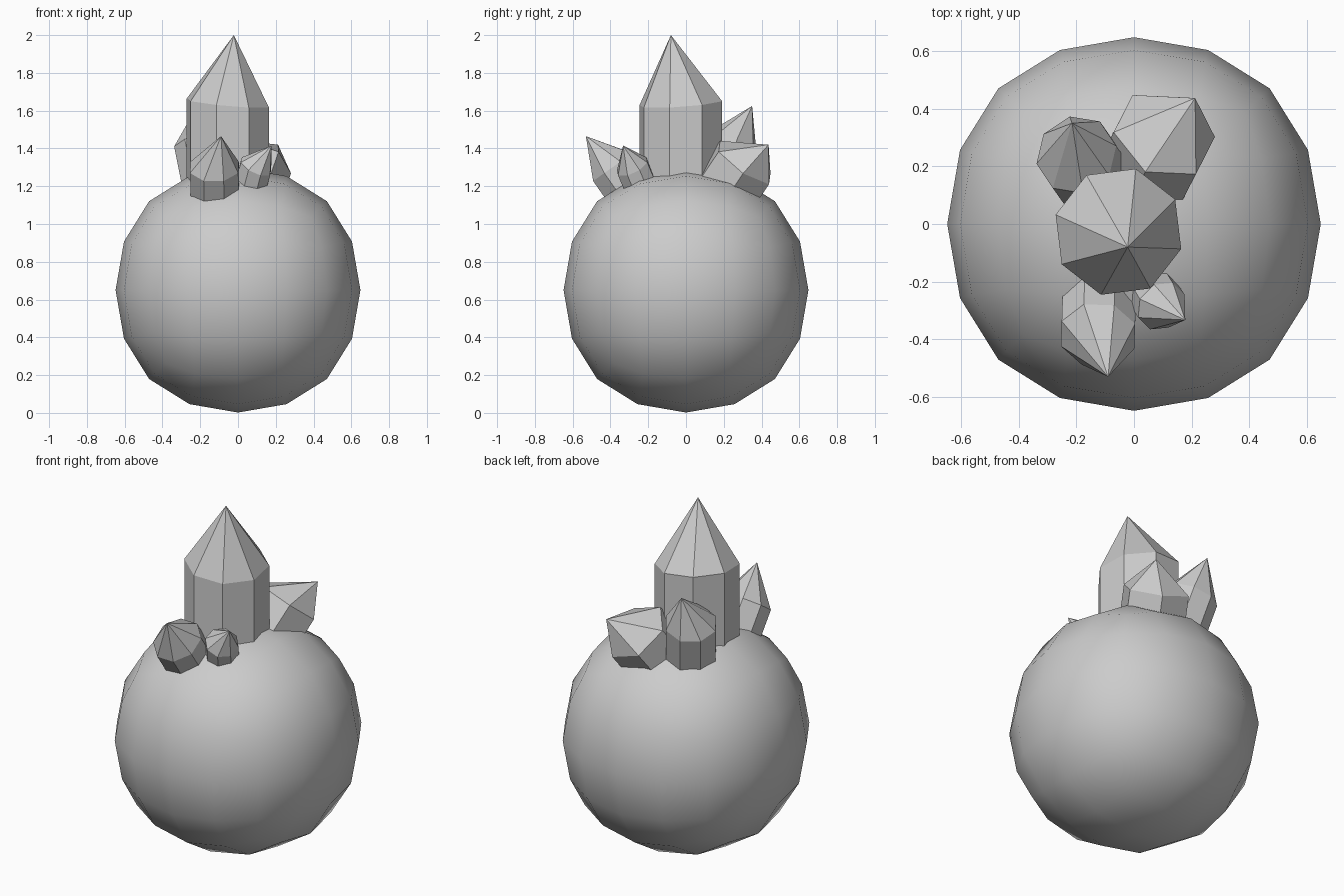
import bpy, bmesh
from math import sin, cos, radians, tau
from mathutils import Vector

if "Cube" in bpy.data.objects:
    bpy.data.objects.remove(bpy.data.objects["Cube"])


def crystal(name, sides, radius, center, normal, tip, base, phase=0):
    """Prism from a base point up to a tilted shoulder ring, capped by an off-centre point."""
    c, n = Vector(center), Vector(normal).normalized()
    u = (Vector((0, 0, 1)) - n * n.z).normalized()   # uphill direction in the ring plane
    v = n.cross(u)
    drop = Vector(base) - c
    bm = bmesh.new()
    ring = [c + radius * (u * cos(a) + v * sin(a))
            for a in (radians(phase) + tau * i / sides for i in range(sides))]
    top = [bm.verts.new(p) for p in ring]
    low = [bm.verts.new(p + drop) for p in ring]
    apex = bm.verts.new(tip)
    for i in range(sides):
        j = (i + 1) % sides
        bm.faces.new((low[i], low[j], top[j], top[i]))
        bm.faces.new((top[i], top[j], apex))
    bm.faces.new(low[::-1])
    bmesh.ops.recalc_face_normals(bm, faces=bm.faces)
    mesh = bpy.data.meshes.new(name)
    bm.to_mesh(mesh)
    bm.free()
    obj = bpy.data.objects.new(name, mesh)
    bpy.context.collection.objects.link(obj)
    return obj


# Round body: a subdivided cube, smooth shaded
bpy.ops.mesh.primitive_cube_add(size=1.544, location=(0, 0, 0.65))
body = bpy.context.object
body.name = "round_body"
sub = body.modifiers.new("subdivision", 'SUBSURF')
sub.levels = sub.render_levels = 2
bpy.ops.object.shade_smooth()

# Crystals: sides, radius, shoulder centre, shoulder normal, tip, base, phase
crystal("main_crystal", 8, 0.227, (-0.054, -0.027, 1.64), (0.09, -0.07, 1),
        (-0.022, -0.08, 2.0), (-0.054, -0.027, 1.05), 22.5)
crystal("front_left_crystal", 8, 0.138, (-0.125, -0.385, 1.30), (-0.02, -0.57, 0.82),
        (-0.09, -0.53, 1.465), (-0.12, -0.245, 1.10), 22.5)
crystal("front_right_crystal", 8, 0.092, (0.095, -0.285, 1.305), (0.4, -0.4, 0.82),
        (0.178, -0.333, 1.415), (0.055, -0.22, 1.15), 22.5)
crystal("back_left_crystal", 8, 0.143, (-0.2, 0.24, 1.43), (-0.2, 0.3, 0.93),
        (-0.215, 0.35, 1.625), (-0.14, 0.155, 1.13), 22.5)
crystal("back_right_crystal", 6, 0.185, (0.105, 0.31, 1.325), (0.28, 0.55, 0.78),
        (0.212, 0.437, 1.42), (0.03, 0.165, 1.11), 0)
